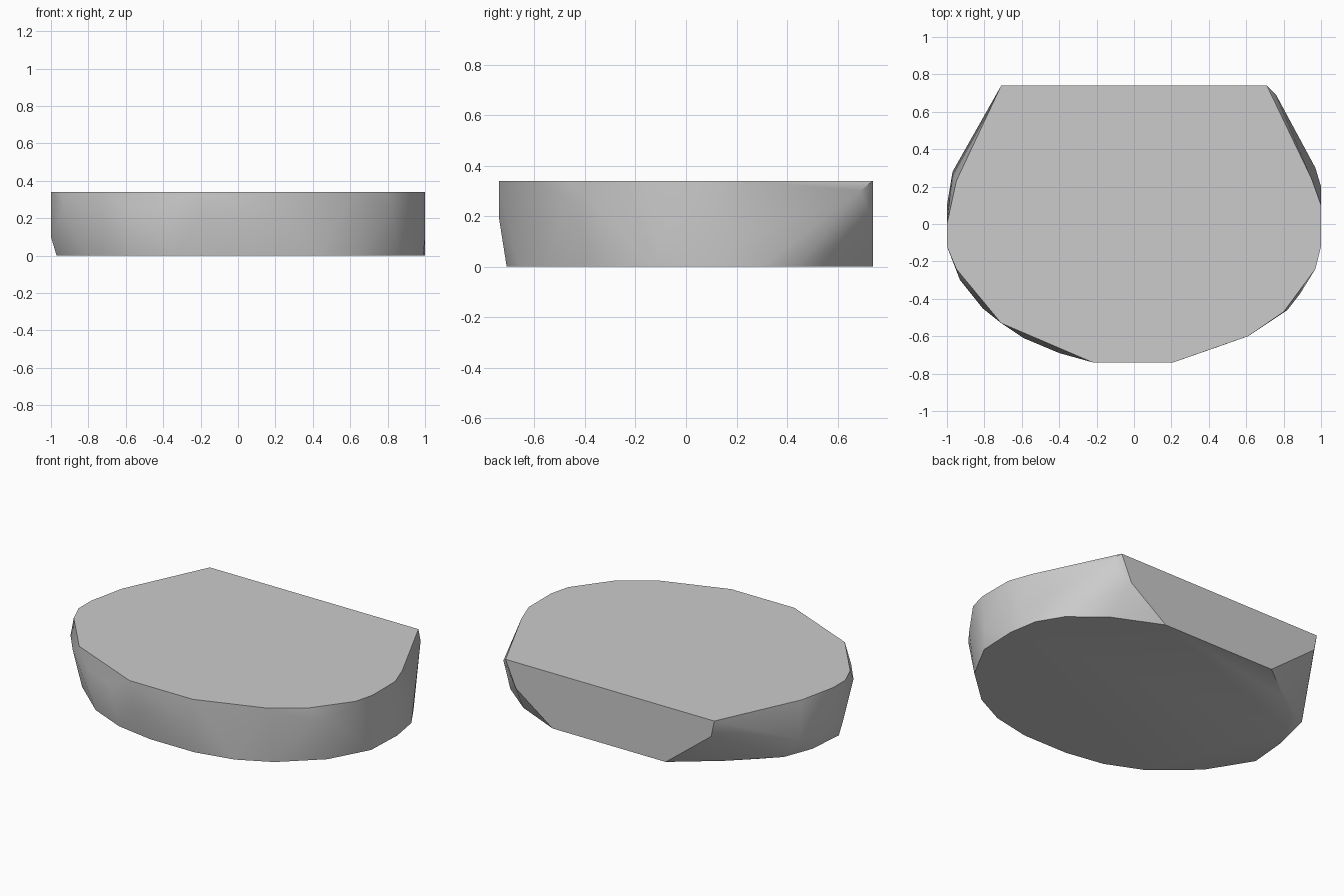
import bpy
import bmesh
import math

# Remove the default object
default_cube = bpy.data.objects.get("Cube")
if default_cube:
    bpy.data.objects.remove(default_cube, do_unlink=True)

HEIGHT = 0.34


def make_material(name, color):
    """Plain single-colour material."""
    material = bpy.data.materials.new(name)
    material.use_nodes = True
    material.diffuse_color = color
    material.node_tree.nodes["Principled BSDF"].inputs["Base Color"].default_value = color
    return material


def at_height(outline, z):
    """Lift a flat outline to one height."""
    return [(x, y, z) for x, y in outline]


def convex_block(name, points, material, sharp_angle):
    """Chiselled block wrapped around a set of points, with clean flat caps."""
    bm = bmesh.new()
    for point in points:
        bm.verts.new(point)
    result = bmesh.ops.convex_hull(bm, input=bm.verts)
    unused = {e for e in result["geom_interior"] + result["geom_unused"]
              if isinstance(e, bmesh.types.BMVert)}
    bmesh.ops.delete(bm, geom=list(unused), context="VERTS")
    bmesh.ops.dissolve_limit(bm, angle_limit=math.radians(0.5),
                             verts=bm.verts, edges=bm.edges)
    bmesh.ops.recalc_face_normals(bm, faces=bm.faces)
    mesh = bpy.data.meshes.new(name)
    bm.to_mesh(mesh)
    bm.free()
    mesh.materials.append(material)
    block = bpy.data.objects.new(name, mesh)
    bpy.context.collection.objects.link(block)
    bpy.ops.object.select_all(action="DESELECT")
    block.select_set(True)
    bpy.context.view_layer.objects.active = block
    bpy.ops.object.shade_smooth_by_angle(angle=math.radians(sharp_angle))
    return block


# Flat top outline, with the long straight edge at the back
top_outline = [
    (-0.71, 0.74), (0.71, 0.74), (0.95, 0.24), (1, 0.1), (1, -0.12),
    (0.97, -0.24), (0.8, -0.47), (0.61, -0.6), (0.21, -0.74), (-0.22, -0.74),
    (-0.71, -0.53), (-0.95, -0.24), (-1, -0.12), (-1, 0), (-0.95, 0.23),
]

# Flat underside outline, narrower at the back
bottom_outline = [
    (-0.38, 0.74), (0.39, 0.74), (0.68, 0.61), (0.88, 0.45), (0.97, 0.3),
    (1, 0.12), (0.99, -0.12), (0.86, -0.36), (0.64, -0.56), (0.44, -0.66),
    (0.2, -0.71), (-0.1, -0.71), (-0.34, -0.67), (-0.57, -0.57),
    (-0.81, -0.36), (-0.97, -0.1), (-0.95, 0.13), (-0.88, 0.28),
    (-0.78, 0.41), (-0.64, 0.54),
]

# Bulges and corners on the side wall
front_bulges = [
    (-0.93, -0.3), (-0.81, -0.45), (-0.59, -0.61), (-0.4, -0.69),
    (0.82, -0.46), (0.89, -0.37),
]
front_wall = [(-0.2, -0.74), (0.2, -0.74)]
widest_sides = [(-1, -0.1), (-1, 0.1), (1, -0.1), (1, 0.2)]
back_corners = [
    (-0.69, 0.74, 0.24), (0.64, 0.74, 0.18),
    (0.76, 0.69, 0.3), (-0.97, 0.28, 0.12), (-0.92, 0.36, 0.03),
]

points = (at_height(top_outline, HEIGHT) + at_height(bottom_outline, 0)
          + at_height(front_bulges, 0.26) + at_height(front_wall, 0.19)
          + at_height(widest_sides, 0.1) + back_corners)

stone_grey = make_material("stone grey", (0.6, 0.6, 0.6, 1))
convex_block("stone_slab", points, stone_grey, 35)
